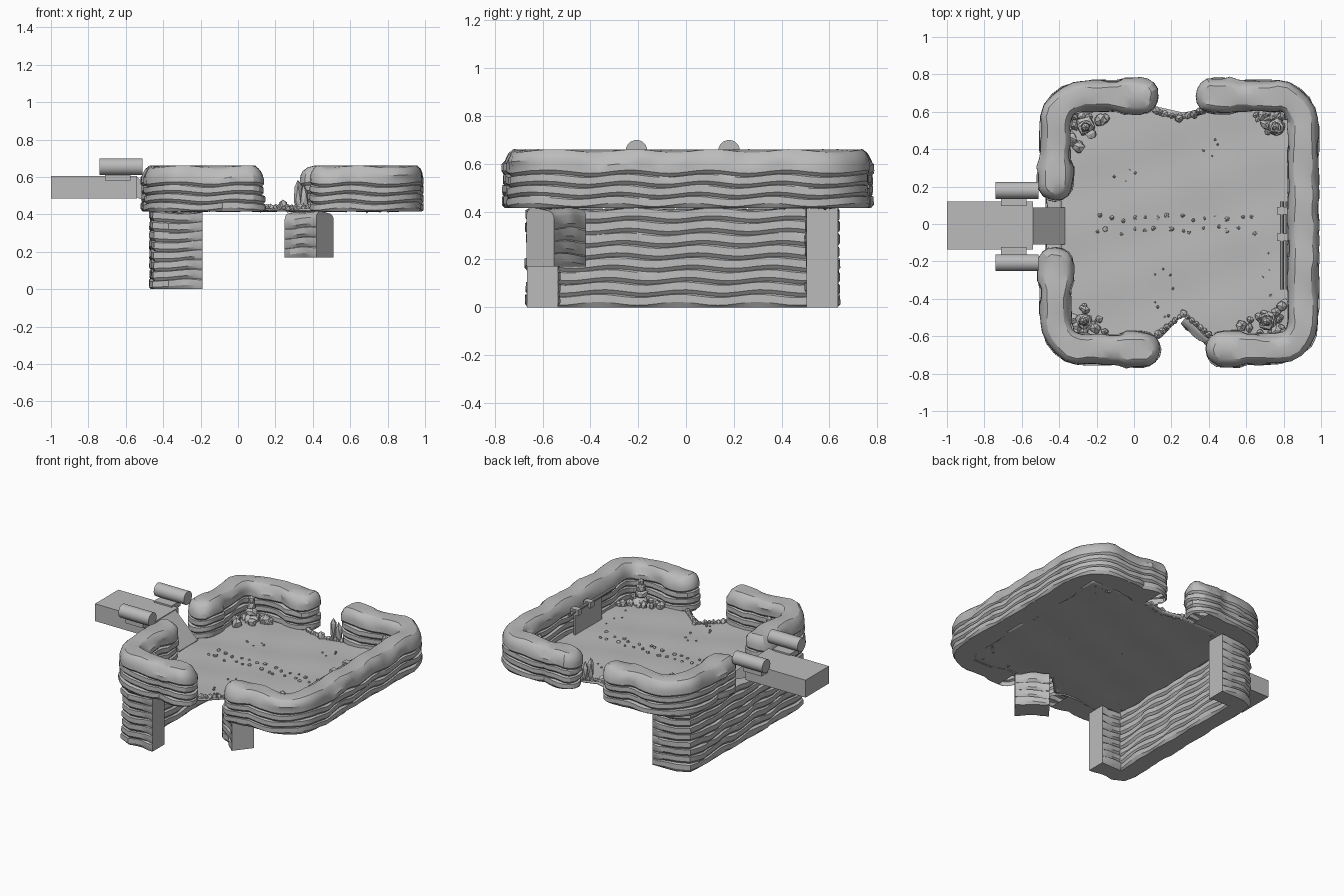
import bpy, bmesh, math, random
from mathutils import Vector, Matrix

random.seed(4)
if "Cube" in bpy.data.objects:
    bpy.data.objects.remove(bpy.data.objects["Cube"])


def material(name, grey):
    m = bpy.data.materials.new(name)
    m.use_nodes = True
    colour = (grey, grey, grey, 1)
    m.diffuse_color = colour
    m.node_tree.nodes["Principled BSDF"].inputs["Base Color"].default_value = colour
    return m


ROCK = material("stone grey", 0.5)


def finish(name, bm, mat=ROCK, angle=None):
    bmesh.ops.recalc_face_normals(bm, faces=bm.faces)
    me = bpy.data.meshes.new(name)
    bm.to_mesh(me)
    bm.free()
    me.materials.append(mat)
    ob = bpy.data.objects.new(name, me)
    bpy.context.collection.objects.link(ob)
    if angle:
        bpy.ops.object.select_all(action="DESELECT")
        ob.select_set(True)
        bpy.context.view_layer.objects.active = ob
        bpy.ops.object.shade_smooth_by_angle(angle=math.radians(angle))
    return ob


def rounded_path(corners, radius, step):
    """Round the corners of a polyline, then space points evenly along it."""
    pts = [Vector(corners[0])]
    for a, b, c in zip(corners, corners[1:], corners[2:]):
        a, b, c = Vector(a), Vector(b), Vector(c)
        p, q = b + (a - b).normalized() * radius, b + (c - b).normalized() * radius
        pts += [p.lerp(b, t / 8).lerp(b.lerp(q, t / 8), t / 8) for t in range(9)]
    pts.append(Vector(corners[-1]))
    length = sum((q - p).length for p, q in zip(pts, pts[1:]))
    n = max(3, round(length / step))
    out, walked, i = [], 0, 0
    for k in range(n + 1):
        d = length * k / n
        while i < len(pts) - 2 and walked + (pts[i + 1] - pts[i]).length < d:
            walked += (pts[i + 1] - pts[i]).length
            i += 1
        seg = pts[i + 1] - pts[i]
        out.append(pts[i] + seg * min(1, (d - walked) / max(seg.length, 1e-6)))
    return out


def rock_wall(name, corners, radius, half, z0, z1, layers, cap=None, crown=0.0):
    """Loft a ribbon outline upward through tucked, wavy rock strata."""
    path = rounded_path(corners, radius, 0.042)
    n = len(path)
    left, right = [], []
    for i, p in enumerate(path):
        t = (path[min(i + 1, n - 1)] - path[max(i - 1, 0)]).normalized()
        side = Vector((-t.y, t.x))
        near = min((p - path[0]).length, (p - path[-1]).length)
        w = cap if cap and near < 0.09 else half
        left.append((p, side * w))
        right.append((p, -side * w))

    def end_cap(p, start):
        if not cap:
            return []
        turn = [Matrix.Rotation(-math.pi * k / 8, 2) for k in range(1, 8)]
        return [(p, r @ start) for r in turn]

    outline = left + end_cap(path[-1], left[-1][1])
    outline += right[::-1] + end_cap(path[0], right[0][1])
    # each stratum has a tucked lower edge and a proud upper edge
    body = z1 - z0 - crown
    rows = []
    for k in range(layers):
        a, h = z0 + body * k / layers, body / layers
        rows += [(a, -0.008, 1), (a + h * 0.3, 0.004, 1), (a + h * 0.92, 0.003, 1)]
    if crown:
        for ang in (15, 40, 65):
            r = math.radians(ang)
            rows.append((z1 - crown + crown * math.sin(r), 0, 0.35 + 0.65 * math.cos(r)))
    else:
        rows.append((z1, -0.006, 1))
    rows.append((z1, 0, 0))
    bm = bmesh.new()
    rings = []
    for j, (z, push, k) in enumerate(rows):
        ring = []
        for i, (c, off) in enumerate(outline):
            block = random.Random((i // 2) * 31 + (j // 3) * 7).uniform(-0.007, 0.007)
            wave = 0.007 * math.sin(i * 0.8 + (j // 3) * 0.4) if 0 < j < len(rows) - 1 else 0
            flat_end = not cap and i in (0, n - 1, n, 2 * n - 1)
            grow = 0 if flat_end else push + block * (k > 0.5)
            xy = c + off * k + off.normalized() * grow * (k > 0)
            ring.append(bm.verts.new((xy.x, xy.y, z + wave * (k > 0))))
        rings.append(ring)
    m = len(outline)
    for lo, hi in zip(rings, rings[1:]):
        for i in range(m):
            bm.faces.new((lo[i], lo[(i + 1) % m], hi[(i + 1) % m], hi[i]))
    # underside strip closing the foot
    for i in range(n - 1):
        bm.faces.new((rings[0][i], rings[0][i + 1], rings[0][2 * n - 2 - i + (7 if cap else 0)],
                      rings[0][2 * n - 1 - i + (7 if cap else 0)]))
    bmesh.ops.remove_doubles(bm, verts=bm.verts, dist=0.0008)
    return finish(name, bm, angle=28)


# ring of rounded boundary walls, with openings at the front, back and right
X0, X1, YB, YF = -0.42, 0.905, 0.685, -0.67
ring = dict(radius=0.17, half=0.077, z0=0.415, z1=0.66, layers=4, cap=0.092, crown=0.06)
rock_wall("back_right_wall", [(X0, 0.22), (X0, YB), (0.035, YB)], **ring)
rock_wall("left_wall", [(0.43, YB), (X1, YB), (X1, YF), (0.48, YF)], **ring)
rock_wall("front_right_wall", [(0.045, YF), (X0, YF), (X0, -0.22)], **ring)

# supporting cliff and the loose block hanging below the floor
rock_wall("lower_cliff", [(-0.19, -0.6), (-0.4, -0.6), (-0.4, 0.57), (-0.19, 0.57)],
          0.03, 0.065, 0, 0.412, 8)
rock_wall("lower_block", [(0.465, -0.61), (0.295, -0.475)], 0.02, 0.073, 0.17, 0.412, 4, crown=0.03)

# rippled floor, notched at the two passages
bm = bmesh.new()
bmesh.ops.create_grid(bm, x_segments=44, y_segments=44, size=0.5)
for v in bm.verts:
    x = 0.235 + v.co.x * 1.25
    notch = max(0, 1 - abs(x - 0.265) / 0.13)
    lo, hi = -0.62 + 0.14 * notch, 0.625 - 0.03 * notch
    y = lo + (v.co.y + 0.5) * (hi - lo)
    z = 0.43 + 0.003 * math.sin(14 * x + 9 * y) + 0.002 * math.sin(17 * y - 6 * x)
    v.co = (x, y, z)
floor = finish("arena_floor", bm, angle=40)
solid = floor.modifiers.new("thickness", "SOLIDIFY")
solid.thickness = 0.012


def add_rock(bm, at, size, detail=1, rough=0.22):
    """Add one angular, unevenly chiselled stone."""
    made = bmesh.ops.create_icosphere(bm, subdivisions=detail, radius=1)["verts"]
    spin = Matrix.Rotation(random.uniform(0, 6), 3, "Z")
    for v in made:
        p = v.co * random.uniform(1 - rough, 1 + rough)
        v.co = spin @ Vector(p[i] * size[i] for i in range(3)) + Vector(at)


# boulder heaps in the four corners, each with a stacked pillar
heaps = {"back_right": (-0.24, 0.5, 0.1), "back_left": (0.74, 0.5, 0.09),
         "front_right": (-0.25, -0.5, 0.1), "front_left": (0.69, -0.5, 0.12)}
for name, (cx, cy, spread) in heaps.items():
    bm = bmesh.new()
    sx, sy = math.copysign(1, cx - 0.24), math.copysign(1, cy)
    for k in range(20):
        u, v = random.uniform(-1, 1), random.uniform(-1, 1)
        if u * sx + v * sy < -0.55:
            u, v = -u, -v
        s = random.uniform(0.015, 0.036)
        add_rock(bm, (cx + u * spread, cy + v * 0.09, 0.43 + s * 0.5), (s, s * 0.9, s))
    for z, s in ((0.45, 0.055), (0.5, 0.045), (0.545, 0.03), (0.58, 0.022)):
        add_rock(bm, (cx + sx * 0.02, cy + sy * 0.02, z), (s, s, 0.032))
    finish(name + "_boulders", bm)

# stones edging the two passages, with standing stones at the back
bm = bmesh.new()
for k in range(13):
    t = k / 12
    s = random.uniform(0.013, 0.024)
    add_rock(bm, (0.13 + 0.27 * t, -0.59 + 0.11 * (1 - abs(2 * t - 1)), 0.435), (s, s, s))
    add_rock(bm, (0.12 + 0.25 * t, 0.605 - 0.03 * math.sin(math.pi * t), 0.435), (s, s, s))
for x, y, h in ((0.32, 0.585, 0.09), (0.35, 0.6, 0.065), (0.24, 0.565, 0.03)):
    add_rock(bm, (x, y, 0.42 + h), (0.024, 0.024, h))
finish("passage_stones", bm)

# pebble trail and scattered chips
bm = bmesh.new()
for k in range(14):
    for side in (-0.035, 0.03):
        s = random.uniform(0.009, 0.016)
        add_rock(bm, (-0.2 + 0.064 * k + random.uniform(-0.02, 0.02),
                      side + random.uniform(-0.02, 0.025), 0.432), (s, s, s * 0.9))
for cx, cy in ((-0.02, 0.24), (0.4, 0.4), (0.2, -0.27), (0.73, -0.28), (0.12, -0.42)):
    for k in range(4):
        s = random.uniform(0.005, 0.01)
        add_rock(bm, (cx + random.gauss(0, 0.04), cy + random.gauss(0, 0.04), 0.432), (s, s, s))
finish("pebbles", bm)


def box(name, lo, hi, mat=ROCK):
    bm = bmesh.new()
    bmesh.ops.create_cube(bm, size=1)
    for v in bm.verts:
        v.co = [(a + b) / 2 + c * (b - a) for a, b, c in zip(lo, hi, v.co)]
    return finish(name, bm, mat)


def rod(name, centre, radius, length, axis, mat=ROCK, sides=24):
    bm = bmesh.new()
    turn = Matrix.Rotation(math.pi / 2, 4, "Y" if axis == "X" else "X")
    bmesh.ops.create_cone(bm, cap_ends=True, segments=sides, radius1=radius, radius2=radius,
                          depth=length, matrix=Matrix.Translation(centre) @ turn)
    return finish(name, bm, mat, angle=35)


# entrance platform, its ramp and the two side rollers
box("platform", (-1, -0.135, 0.485), (-0.54, 0.12, 0.605))
ramp = box("ramp", (-0.54, -0.11, 0.42), (-0.37, 0.088, 0.6))
for v in ramp.data.vertices:
    if v.co.x > -0.4:
        v.co.z = min(v.co.z, 0.437)
    else:
        v.co.z = max(v.co.z, 0.49)
for name, y, s in (("left", 0.18, 1), ("right", -0.207, -1)):
    rod(name + "_roller", (-0.625, y, 0.655), 0.045, 0.23, "X")
    edges = sorted((y - s * 0.085, y + s * 0.01))
    box(name + "_roller_bracket", (-0.71, edges[0], 0.58), (-0.575, edges[1], 0.615))

# gate panel and rail beside the left wall
box("gate_panel", (0.785, -0.2, 0.425), (0.797, 0.09, 0.585))
rod("gate_rail", (0.791, -0.115, 0.59), 0.011, 0.47, "Y", sides=10)
rod("gate_back_rail", (0.815, -0.115, 0.56), 0.006, 0.47, "Y", sides=8)
for y in (0.07, -0.07):
    box("gate_hinge", (0.765, y - 0.02, 0.565), (0.82, y + 0.02, 0.605))
